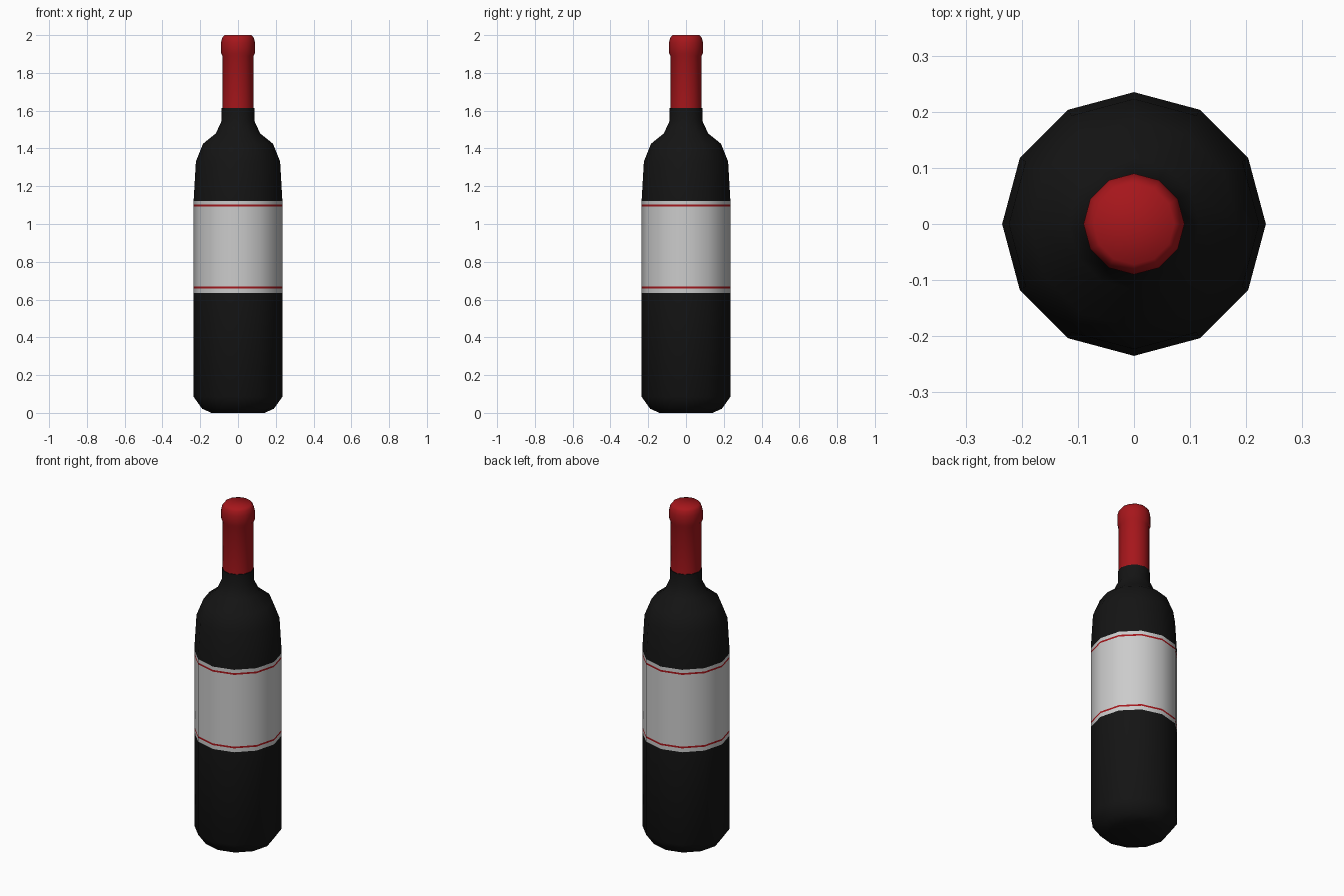
import bpy, bmesh
from math import cos, sin, pi, radians

if "Cube" in bpy.data.objects:
    bpy.data.objects.remove(bpy.data.objects["Cube"])

SIDES = 12


def material(name, color):
    m = bpy.data.materials.new(name)
    m.diffuse_color = (*color, 1)
    m.use_nodes = True
    m.node_tree.nodes["Principled BSDF"].inputs["Base Color"].default_value = m.diffuse_color
    return m


def lathe(name, profile, mat):
    """Revolve (radius, z) points, listed bottom to top; radius 0 makes a pole."""
    bm = bmesh.new()
    rings = []
    for r, z in profile:
        n = SIDES if r > 0 else 1
        rings.append([bm.verts.new((r * cos(2 * pi * i / SIDES),
                                    r * sin(2 * pi * i / SIDES), z)) for i in range(n)])
    for a, b in zip(rings, rings[1:]):
        for i in range(SIDES):
            j = (i + 1) % SIDES
            if len(a) == 1:
                bm.faces.new((a[0], b[j], b[i]))
            elif len(b) == 1:
                bm.faces.new((a[i], a[j], b[0]))
            else:
                bm.faces.new((a[i], a[j], b[j], b[i]))
    mesh = bpy.data.meshes.new(name)
    bm.to_mesh(mesh)
    bm.free()
    mesh.materials.append(mat)
    ob = bpy.data.objects.new(name, mesh)
    bpy.context.collection.objects.link(ob)
    bpy.ops.object.select_all(action='DESELECT')
    ob.select_set(True)
    bpy.context.view_layer.objects.active = ob
    bpy.ops.object.shade_smooth_by_angle(angle=radians(60))
    return ob


glass = material("dark_glass", (0.007, 0.007, 0.007))
paper = material("label_paper", (0.85, 0.85, 0.85))
red = material("red_foil", (0.38, 0.008, 0.011))

R = 0.235

# Glass below the label, with rounded base
lathe("lower_glass", [(0, 0), (0.14, 0), (0.19, 0.022), (R, 0.085), (R, 0.635)], glass)

# Paper label with two printed stripes, continuing the glass surface
bands = [("label_bottom_edge", 0.635, 0.658, paper),
         ("label_lower_stripe", 0.658, 0.668, red),
         ("label_panel", 0.668, 1.092, paper),
         ("label_upper_stripe", 1.092, 1.102, red),
         ("label_top_edge", 1.102, 1.122, paper)]
for name, z0, z1, mat in bands:
    lathe(name, [(R, z0), (R, z1)], mat)

# Shoulder and start of the neck
lathe("shoulder_glass", [(R, 1.122), (0.223, 1.33), (0.185, 1.425), (0.117, 1.48),
                         (0.087, 1.545), (0.087, 1.615), (0.083, 1.615)], glass)

# Foil capsule with the lip at the mouth
lathe("foil_capsule", [(0.083, 1.615), (0.083, 1.89), (0.09, 1.905), (0.09, 1.96),
                       (0.084, 1.985), (0.072, 2.0), (0, 2.0)], red)
